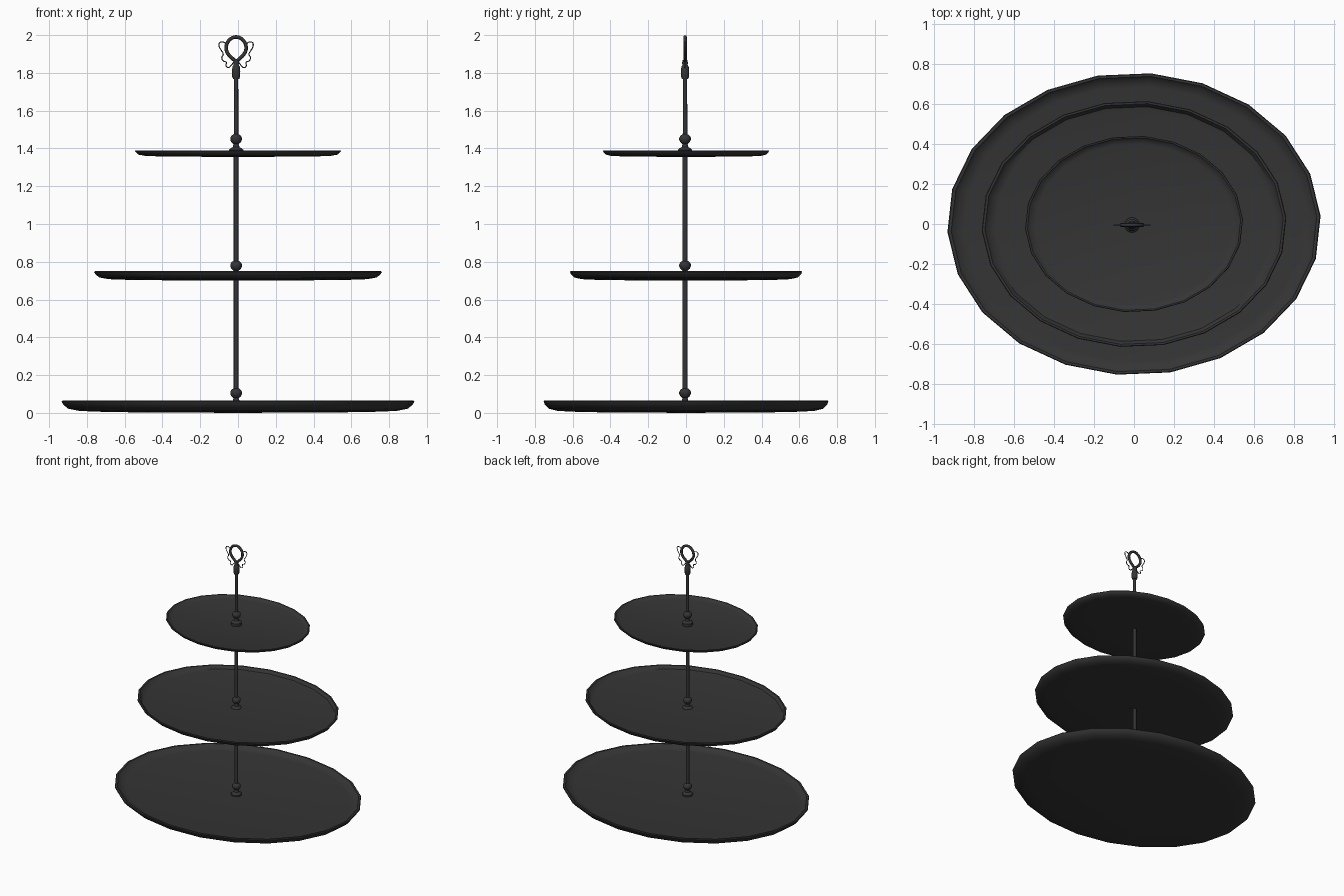
import bpy, bmesh, math

if "Cube" in bpy.data.objects:
    bpy.data.objects.remove(bpy.data.objects["Cube"], do_unlink=True)

AXIS = (-0.01, -0.005)  # rod position


def flat_colour(name, rgb):
    mat = bpy.data.materials.new(name)
    mat.use_nodes = True
    mat.diffuse_color = (*rgb, 1)
    bsdf = next(n for n in mat.node_tree.nodes if n.type == 'BSDF_PRINCIPLED')
    bsdf.inputs["Base Color"].default_value = (*rgb, 1)
    return mat


BLACK = flat_colour("charcoal black", (0.035, 0.035, 0.035))


def lathe(name, profile, sides, centre=(0, 0), stretch=(1, 1), phase=0.0, angle=40):
    """Spin (radius, z) pairs into a solid; zero radii become poles."""
    bm = bmesh.new()
    rings = []
    for r, z in profile:
        if r == 0:
            rings.append([bm.verts.new((*centre, z))] * sides)
            continue
        turn = [phase + math.tau * i / sides for i in range(sides)]
        rings.append([bm.verts.new((centre[0] + r * stretch[0] * math.cos(a),
                                    centre[1] + r * stretch[1] * math.sin(a), z)) for a in turn])
    for low, high in zip(rings, rings[1:]):
        for i in range(sides):
            j = (i + 1) % sides
            corners = list(dict.fromkeys((low[i], low[j], high[j], high[i])))
            bm.faces.new(corners)
    bmesh.ops.recalc_face_normals(bm, faces=bm.faces)
    mesh = bpy.data.meshes.new(name)
    bm.to_mesh(mesh)
    bm.free()
    return finish(name, mesh, angle)


def finish(name, data, angle=40):
    obj = bpy.data.objects.new(name, data)
    bpy.context.collection.objects.link(obj)
    data.materials.append(BLACK)
    if obj.type == 'MESH':
        bpy.ops.object.select_all(action='DESELECT')
        obj.select_set(True)
        bpy.context.view_layer.objects.active = obj
        bpy.ops.object.shade_smooth_by_angle(angle=math.radians(angle))
    return obj


def wire(name, points, radius, closed=False):
    """Round wire through (x, z) points in the plane of the rod."""
    curve = bpy.data.curves.new(name, 'CURVE')
    curve.dimensions = '3D'
    curve.bevel_depth = radius
    curve.bevel_resolution = 2
    curve.resolution_u = 5
    curve.use_fill_caps = True
    spline = curve.splines.new('BEZIER')
    spline.bezier_points.add(len(points) - 1)
    spline.use_cyclic_u = closed
    for p, (x, z) in zip(spline.bezier_points, points):
        p.co = (AXIS[0] + x, AXIS[1], z)
        p.handle_left_type = p.handle_right_type = 'AUTO'
    return finish(name, curve)


# Oval plates: half width, half depth, bottom, floor and rim heights
plates = {
    "bottom_plate": (0.935, 0.757, 0.0, 0.038, 0.065),
    "middle_plate": (0.763, 0.617, 0.70, 0.722, 0.75),
    "top_plate": (0.546, 0.442, 1.355, 1.372, 1.39),
}
for name, (rx, ry, bottom, floor, rim) in plates.items():
    h = rim - bottom
    lathe(name, [(0, bottom), (0.72, bottom + h * 0.06), (0.9, bottom + h * 0.16),
                 (0.965, bottom + h * 0.35), (0.992, bottom + h * 0.7), (1, rim - h * 0.08),
                 (0.995, rim), (0.98, rim), (0.955, floor + 0.006), (0.91, floor), (0, floor)],
          22, stretch=(rx, ry), phase=math.radians(3))

# Rod through all the plates
lathe("centre_rod", [(0, 0.02), (0.0125, 0.02), (0.0125, 1.4), (0.011, 1.8), (0, 1.8)], 16, AXIS)

# Knob with flared foot on each plate
for name, z in (("bottom", 0.105), ("middle", 0.78), ("top", 1.45)):
    lathe(name + "_foot", [(0, z - 0.08), (0.038, z - 0.08), (0.038, z - 0.057), (0.03, z - 0.05),
                           (0.018, z - 0.043), (0.013, z - 0.025), (0, z - 0.025)], 16, AXIS)
    lathe(name + "_knob", [(0, z - 0.03), (0.014, z - 0.027), (0.025, z - 0.017), (0.031, z - 0.004),
                           (0.031, z + 0.006), (0.025, z + 0.017), (0.014, z + 0.025),
                           (0, z + 0.027)], 16, AXIS, angle=60)

# Finial grip under the loop
lathe("finial_grip", [(0, 1.765), (0.016, 1.767), (0.021, 1.78), (0.022, 1.81), (0.019, 1.835),
                      (0.013, 1.842), (0.016, 1.852), (0.012, 1.868), (0, 1.875)], 16, AXIS, angle=60)

# Pear-shaped carrying loop
side = [(0.02, 1.877), (0.045, 1.905), (0.053, 1.932), (0.043, 1.965), (0.022, 1.984)]
loop = [(0, 1.864)] + side + [(0, 1.99)] + [(-x, z) for x, z in reversed(side)]
wire("carrying_loop", loop, 0.0095, closed=True)

# Thin curled wires either side of the loop
curl = [(0.05, 1.95), (0.068, 1.963), (0.087, 1.96), (0.09, 1.942), (0.078, 1.918), (0.068, 1.9),
        (0.076, 1.88), (0.068, 1.863), (0.052, 1.856), (0.054, 1.838), (0.04, 1.828),
        (0.028, 1.838), (0.012, 1.858)]
for name, sign in (("left_curl", 1), ("right_curl", -1)):
    wire(name, [(sign * x, z) for x, z in curl], 0.0028)
